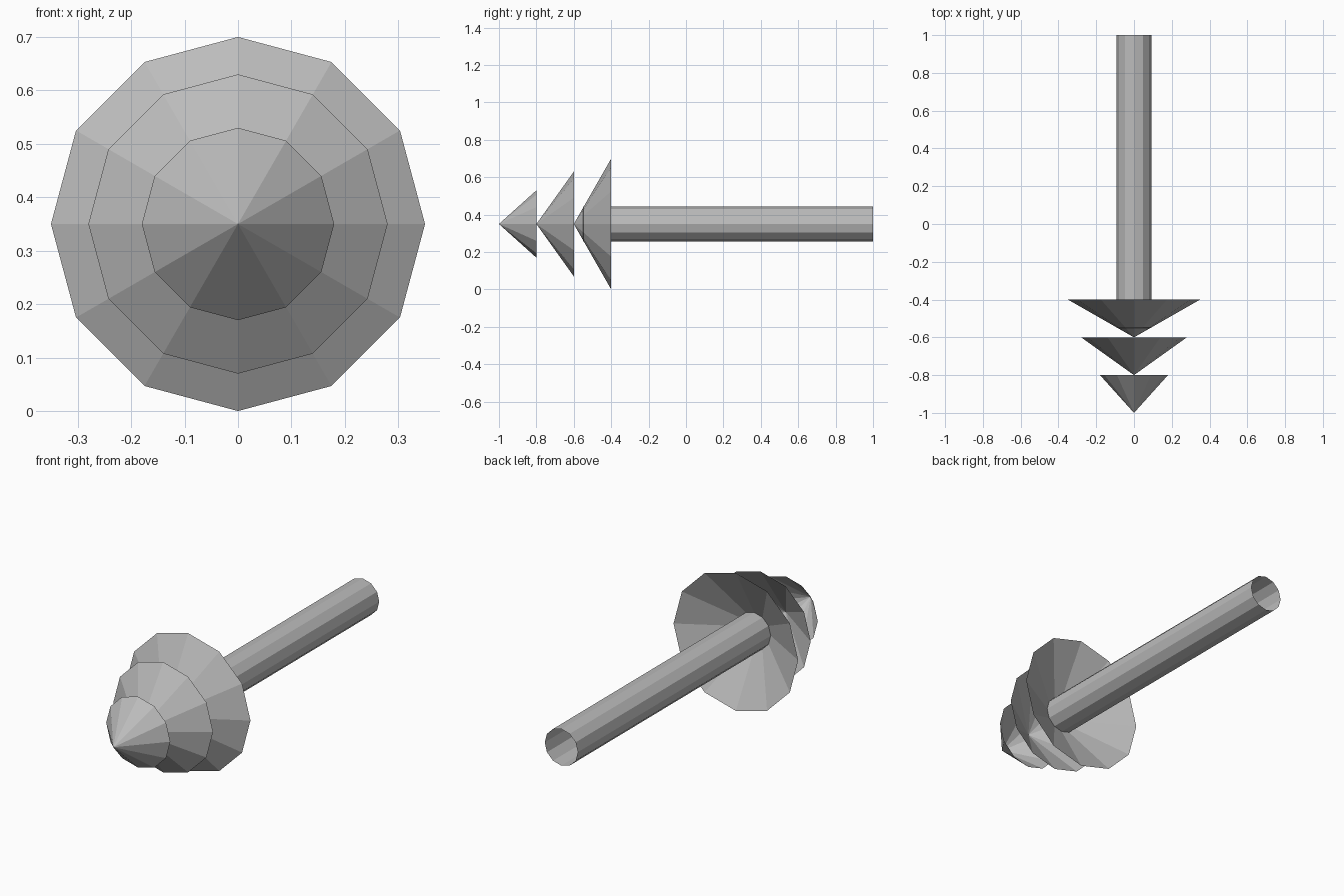
import bpy
import math

if "Cube" in bpy.data.objects:
    bpy.data.objects.remove(bpy.data.objects["Cube"])

AXIS_Z = 0.35   # height of the shared centre line
SIDES = 12

grey = bpy.data.materials.new("plain grey")
grey.diffuse_color = (0.5, 0.5, 0.5, 1.0)
grey.use_nodes = True
grey.node_tree.nodes["Principled BSDF"].inputs["Base Color"].default_value = grey.diffuse_color


def finish(name):
    obj = bpy.context.object
    obj.name = name
    obj.data.materials.append(grey)
    return obj


# Hollow cones with open backs, tips pointing to the front
for name, tip_y, radius in (("front_cone", -1.0, 0.18),
                            ("middle_cone", -0.8, 0.28),
                            ("rear_cone", -0.6, 0.35)):
    bpy.ops.mesh.primitive_cone_add(
        vertices=SIDES, radius1=radius, radius2=0, depth=0.2,
        end_fill_type='NOTHING', location=(0, tip_y + 0.1, AXIS_Z),
        rotation=(math.pi / 2, 0, 0))
    finish(name)

# Open tube running back from inside the rear cone
bpy.ops.mesh.primitive_cylinder_add(
    vertices=SIDES, radius=0.093, depth=1.55, end_fill_type='NOTHING',
    location=(0, 0.225, AXIS_Z), rotation=(math.pi / 2, 0, 0))
finish("trunk")
